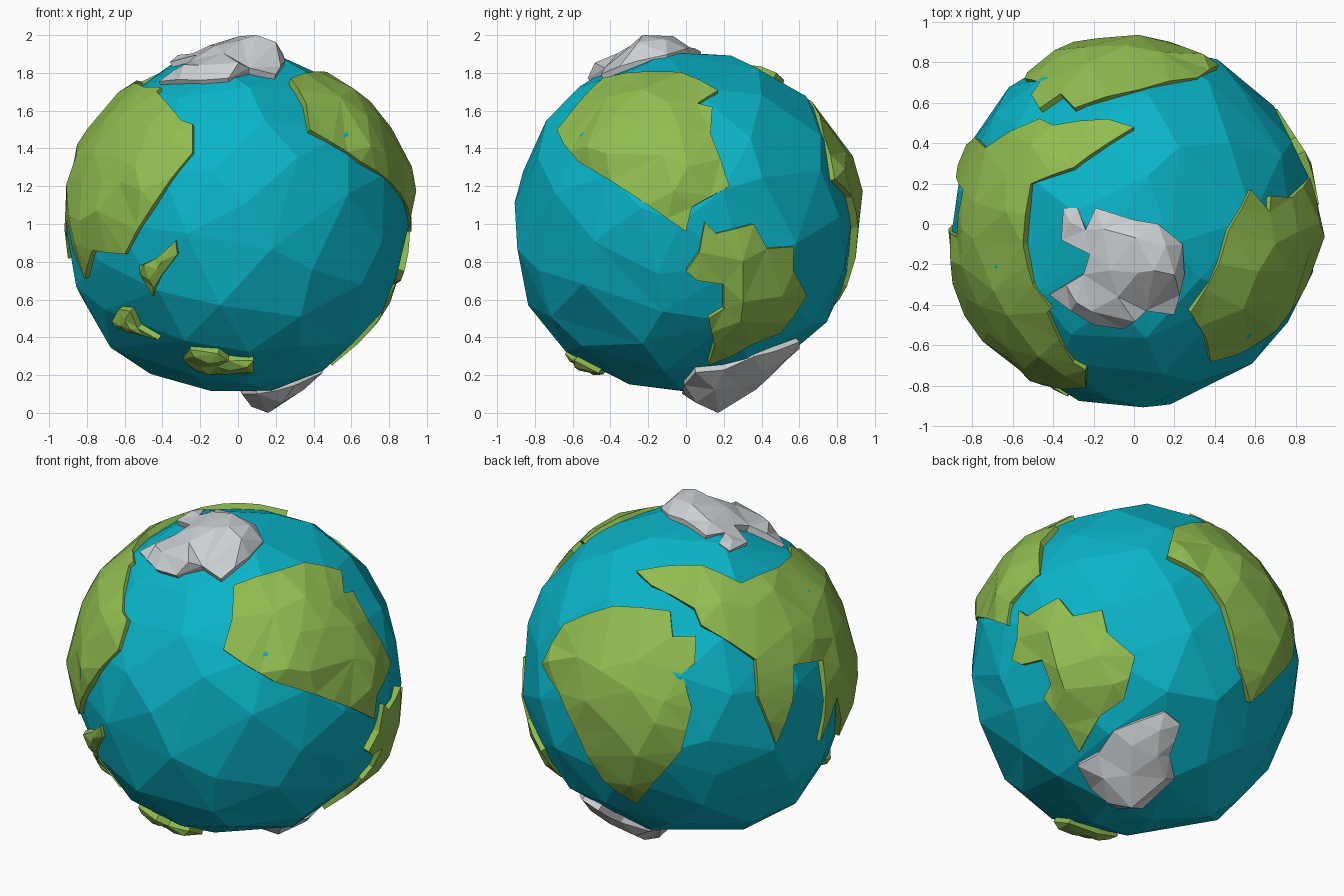
import bpy, bmesh, math, random
from mathutils import Vector
from mathutils.geometry import delaunay_2d_cdt

if "Cube" in bpy.data.objects:
    bpy.data.objects.remove(bpy.data.objects["Cube"])

random.seed(4)
CENTRE = Vector((0, 0, 1.015))
R = 0.92          # coast radius
SEA = 0.914

# Viewing directions (azimuth, elevation) the coast lines are drawn in
FRONT, RIGHT, TOP, BELOW, BACK = (-90, 0), (0, 0), (-90, 90), (-90, -90), (127, 24)


def material(name, rgb):
    m = bpy.data.materials.new(name)
    m.diffuse_color = (*rgb, 1)
    m.use_nodes = True
    m.node_tree.nodes["Principled BSDF"].inputs["Base Color"].default_value = m.diffuse_color
    return m


def draw(view, *pts):
    """Lift flat points seen from a direction onto the unit globe."""
    az, el = (math.radians(a) for a in view)
    right = Vector((-math.sin(az), math.cos(az), 0))
    cam = Vector((math.cos(az) * math.cos(el), math.sin(az) * math.cos(el), math.sin(el)))
    up = cam.cross(right)
    drop = CENTRE.z if el == 0 else 0
    out = []
    for u, v in pts:
        v -= drop
        w = math.sqrt(max(0, R * R - u * u - v * v))
        out.append((right * u + up * v + cam * w).normalized())
    return out


def finish(name, bm, mat):
    me = bpy.data.meshes.new(name)
    bm.to_mesh(me)
    bm.free()
    ob = bpy.data.objects.new(name, me)
    ob.location = CENTRE
    me.materials.append(mat)
    bpy.context.collection.objects.link(ob)
    return ob


def swell(d):
    """The globe is not quite round: it bulges low at the front and left."""
    return sum(h * math.exp(-(d.angle(Vector(c)) / 0.32) ** 2)
               for c, h in (((0, -.79, -.61), .055), ((-.7, 0, -.7), .045)))


def land(name, coast, mat, step=0.22, bump=0.025, peak=None, rise=0.012):
    """Raised faceted patch inside a coast line, with a skirt into the sea."""
    mid = sum(coast, Vector()).normalized()
    e1 = mid.orthogonal().normalized()
    e2 = mid.cross(e1)

    def flat(d):
        a = mid.angle(d)
        t = d - mid * d.dot(mid)
        return Vector((t.dot(e1), t.dot(e2))) * (a / max(t.length, 1e-6))

    def globe(p):
        a = p.length
        t = (e1 * p.x + e2 * p.y) / max(a, 1e-6)
        return mid * math.cos(a) + t * math.sin(a)

    ring = []
    for a, b in zip(coast, coast[1:] + coast[:1]):
        n = max(1, math.ceil(a.angle(b) / 0.2))
        ring += [flat(a.lerp(b, i / n).normalized()) for i in range(n)]
    n = len(ring)
    pts = list(ring)
    if peak:
        pts.append(flat(peak.normalized()))
    k = int(1.6 / step)
    for i in range(-k, k + 1):
        for j in range(-k, k + 1):
            p = Vector((i + 0.5 * (j % 2) + random.uniform(-.25, .25),
                        j * 0.87 + random.uniform(-.25, .25))) * step
            if min((p - q).length for q in pts) > step * 0.45:
                pts.append(p)
    vs, _, fs, *_ = delaunay_2d_cdt(pts, [(i, (i + 1) % n) for i in range(n)], [], 1, 1e-5)

    bm = bmesh.new()
    bv = [bm.verts.new(globe(p)) for p in vs]
    for f in fs:
        bm.faces.new([bv[i] for i in f])
    bmesh.ops.delete(bm, geom=[v for v in bm.verts if not v.link_faces], context='VERTS')
    for v in bm.verts:
        d = v.co.copy()
        r = R + swell(d)
        if not v.is_boundary:
            r += rise + random.uniform(0, bump)
            if peak:
                gap = d.angle(peak)
                if gap < 0.02:
                    r = peak.length
                else:
                    r += (peak.length - R) * max(0, 1 - gap / 0.35) * 0.6
        v.co = d * r
    rim = [e for e in bm.edges if e.is_boundary]
    ext = bmesh.ops.extrude_edge_only(bm, edges=rim)
    for v in ext['geom']:
        if isinstance(v, bmesh.types.BMVert):
            v.co = v.co.normalized() * 0.88
    bmesh.ops.recalc_face_normals(bm, faces=bm.faces)
    return finish(name, bm, mat)


teal = material("sea_teal", (0.003, 0.46, 0.58))
green = material("land_green", (0.28, 0.51, 0.08))
grey = material("ice_grey", (0.6, 0.63, 0.65))

# Ocean: a sphere thinned to uneven facets
bm = bmesh.new()
bmesh.ops.create_icosphere(bm, subdivisions=3, radius=SEA)
for v in bm.verts:
    v.co += Vector([random.uniform(-.04, .04) for _ in range(3)])
    d = v.co.normalized()
    v.co = d * (SEA * random.uniform(0.985, 1.0) + swell(d))
ocean = finish("ocean", bm, teal)
dec = ocean.modifiers.new("facets", 'DECIMATE')
dec.ratio = 0.55

# Continents
land("north_west_continent",
     draw(TOP, (.58, .17), (.47, -.03), (.42, -.2), (.28, -.44))
     + draw(FRONT, (.36, 1.64), (.38, 1.5), (.5, 1.43), (.65, 1.33), (.8, 1.23))
     + draw(RIGHT, (-.2, 1.1), (0, .96), (.03, 1.09), (.23, 1.2), (.13, 1.48),
            (.14, 1.62), (.06, 1.64)), green, rise=0.022)

land("south_west_continent",
     draw(RIGHT, (0, .75), (.07, .85), (.1, 1.01), (.16, .95), (.36, 1.0), (.43, .87),
          (.57, .88), (.57, .75), (.64, .62), (.5, .42), (.35, .36), (.12, .25),
          (.15, .36), (.12, .5), (.2, .55), (.2, .68), (.06, .7)), green, 0.2, rise=0.018)

land("southern_continent",
     draw(BACK, (-.81, .05), (-.69, .27), (-.42, .37), (-.11, .34), (-.1, .2), (.03, .2),
          (.02, .05), (-.05, 0), (0, -.2), (-.06, -.44), (-.2, -.6), (-.3, -.73),
          (-.48, -.6), (-.64, -.3), (-.72, -.11)), green, 0.24)

land("eastern_continent",
     draw(TOP, (0, .48), (-.13, .52), (-.4, .49))
     + draw(BACK, (.06, .26), (.36, .065), (.37, -.14),
            (.47, -.41), (.565, -.17), (.575, .03), (.74, .05), (.72, -.4), (.82, -.16))
     + draw(FRONT, (-.81, .71), (-.77, .86), (-.6, .84), (-.45, 1.1), (-.24, 1.38),
            (-.24, 1.53), (-.3, 1.55), (-.43, 1.7))
     + draw(TOP, (-.41, -.42), (-.5, -.3), (-.55, -.1), (-.51, .2), (-.3, .28), (-.13, .4)),
     green)

# Islands
land("island_upper", draw(FRONT, (-.5, .7), (-.52, .78), (-.43, .82), (-.33, .91), (-.32, .84),
                          (-.41, .72), (-.45, .62)), green, 0.07)
land("island_middle", draw(FRONT, (-.66, .5), (-.63, .55), (-.57, .54), (-.53, .45), (-.42, .39),
                           (-.5, .41), (-.6, .44)), green, 0.06)
land("island_lower", draw(FRONT, (-.29, .29), (-.25, .35), (-.1, .34), (-.05, .3), (.08, .3),
                          (.08, .22), (-.1, .21), (-.23, .23)), green, 0.08)

# Polar ice
land("north_ice",
     draw(TOP, (-.35, .08), (-.28, .08), (-.24, -.03), (-.19, .08), (0, .02), (.12, 0),
          (.24, -.1), (.25, -.25), (.2, -.45), (.06, -.43), (-.05, -.52), (-.2, -.5),
          (-.42, -.35), (-.25, -.25), (-.22, -.15), (-.36, -.08)),
     grey, 0.16, 0.03, Vector((.1, -.23, .985)))
land("south_ice",
     draw(BELOW, (.02, -.1), (.1, .02), (.3, .01), (.45, -.05), (.43, -.2), (.45, -.36),
          (.38, -.48), (.28, -.6), (.17, -.6), (.12, -.45), (0, -.35)),
     grey, 0.16, 0.025, Vector((.16, .17, -1.015)))
